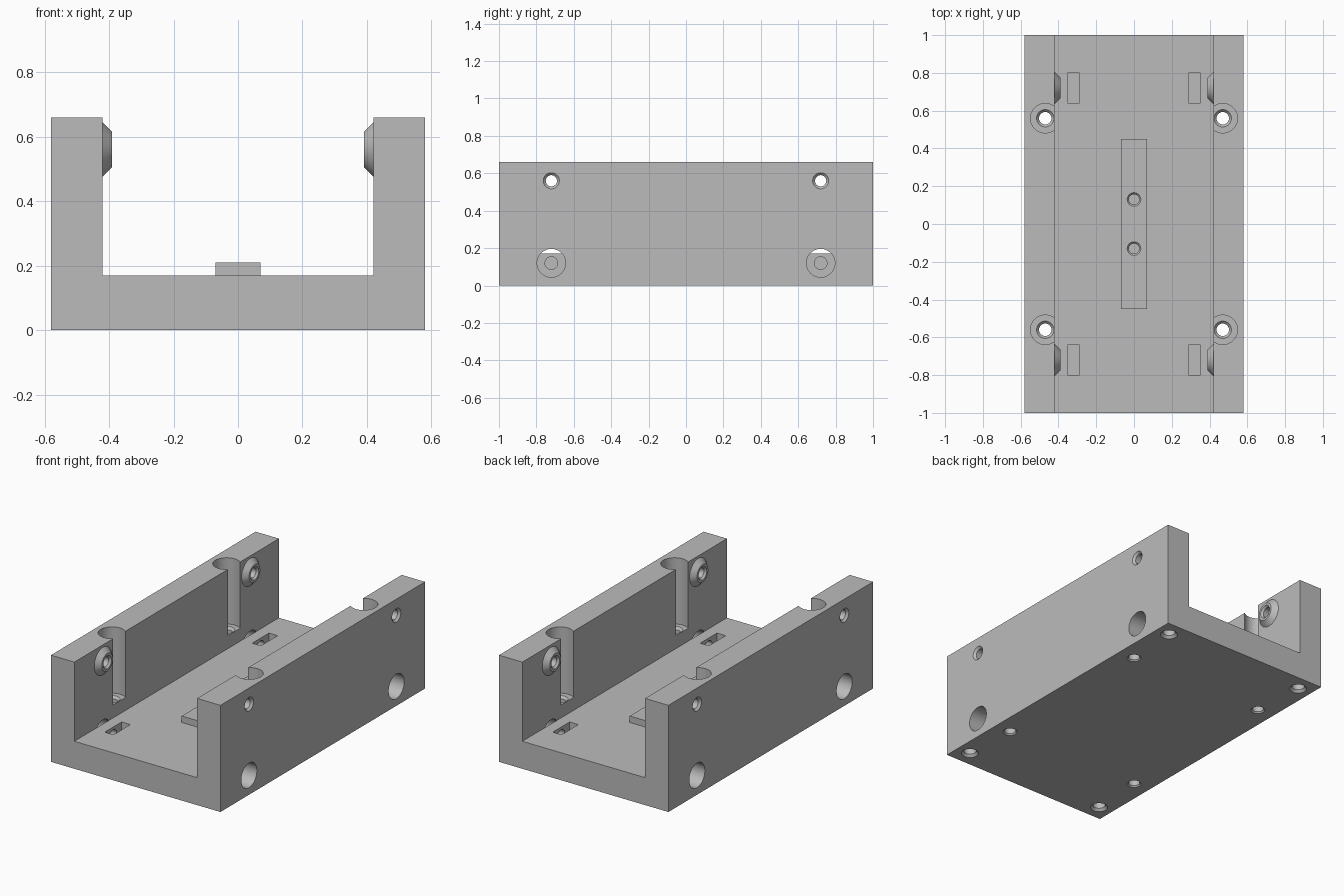
import bpy, bmesh, math
from mathutils import Vector

cube = bpy.data.objects.get("Cube")
if cube:
    bpy.data.objects.remove(cube, do_unlink=True)

grey = bpy.data.materials.new("plain_grey")
grey.use_nodes = True
colour = (0.5, 0.5, 0.5, 1)
grey.diffuse_color = colour
grey.node_tree.nodes["Principled BSDF"].inputs["Base Color"].default_value = colour


def make(name, bm):
    bmesh.ops.recalc_face_normals(bm, faces=bm.faces)
    mesh = bpy.data.meshes.new(name)
    bm.to_mesh(mesh)
    bm.free()
    mesh.materials.append(grey)
    ob = bpy.data.objects.new(name, mesh)
    bpy.context.collection.objects.link(ob)
    return ob


def box(name, low, high):
    bm = bmesh.new()
    bmesh.ops.create_cube(bm, size=1)
    for v in bm.verts:
        v.co = [(a + b) / 2 + c * (b - a) for a, b, c in zip(low, high, v.co)]
    return make(name, bm)


def lathe(name, origin, axis, profile, sides=48):
    """Solid of revolution; profile holds (distance along axis, radius)."""
    bm = bmesh.new()
    turn = Vector((0, 0, 1)).rotation_difference(Vector(axis))
    rings = []
    for d, r in profile:
        ring = []
        for i in range(sides):
            a = math.tau * i / sides
            p = Vector((r * math.cos(a), r * math.sin(a), d))
            ring.append(bm.verts.new(Vector(origin) + turn @ p))
        rings.append(ring)
    for lower, upper in zip(rings, rings[1:]):
        for i in range(sides):
            j = (i + 1) % sides
            bm.faces.new((lower[i], lower[j], upper[j], upper[i]))
    bm.faces.new(rings[0])
    bm.faces.new(rings[-1])
    return make(name, bm)


def combine(body, tool, operation):
    tool.hide_render = True
    mod = body.modifiers.new(tool.name, "BOOLEAN")
    mod.operation = operation
    mod.solver = "EXACT"
    mod.object = tool
    bpy.context.view_layer.objects.active = body
    bpy.ops.object.modifier_apply(modifier=mod.name)
    bpy.data.objects.remove(tool, do_unlink=True)


# U-shaped channel
W, IN, H, FLOOR = 0.58, 0.42, 0.66, 0.17
outline = [(-W, 0), (W, 0), (W, H), (IN, H), (IN, FLOOR), (-IN, FLOOR), (-IN, H), (-W, H)]
bm = bmesh.new()
face = bm.faces.new([bm.verts.new((x, -1, z)) for x, z in outline])
out = bmesh.ops.extrude_face_region(bm, geom=[face])
bmesh.ops.translate(bm, vec=(0, 2, 0),
                    verts=[v for v in out["geom"] if isinstance(v, bmesh.types.BMVert)])
body = make("channel_bracket", bm)

# Raised rib on the floor, with two blind holes
combine(body, box("centre_rib", (-0.07, -0.45, 0.1), (0.07, 0.45, 0.21)), "UNION")
for y in (-0.13, 0.13):
    combine(body, lathe("rib_hole", (0, y, 0.21), (0, 0, -1),
                        [(-0.05, 0.036), (0, 0.036), (0.01, 0.027), (0.14, 0.027)]), "DIFFERENCE")

for sx in (-1, 1):
    inward = (-sx, 0, 0)
    for sy in (-1, 1):
        y = sy * 0.72
        # Conical boss on the inner wall
        combine(body, lathe("wall_boss", (sx * IN, y, 0.56), inward,
                            [(-0.05, 0.085), (0, 0.085), (0.03, 0.055)]), "UNION")
        # Side hole through wall and boss, chamfered at both ends
        combine(body, lathe("side_hole", (sx * W, y, 0.56), inward,
                            [(-0.05, 0.043), (0, 0.043), (0.013, 0.03), (0.178, 0.03),
                             (0.19, 0.04), (0.25, 0.04)]), "DIFFERENCE")
        # Nut slot in the floor
        xs = sorted((sx * 0.29, sx * 0.35))
        combine(body, box("nut_slot", (xs[0], y - 0.082, 0.04), (xs[1], y + 0.082, 0.3)),
                "DIFFERENCE")
        # Counterbored clamp screw hole leading to the slot
        combine(body, lathe("clamp_hole", (sx * W, y, 0.12), inward,
                            [(-0.05, 0.076), (0.16, 0.076), (0.16, 0.034), (0.33, 0.034)]),
                "DIFFERENCE")
        # Vertical mounting hole with a deep counterbore
        combine(body, lathe("mounting_hole", (sx * 0.47, sy * 0.56, 0), (0, 0, 1),
                            [(-0.05, 0.041), (0, 0.041), (0.008, 0.033), (0.236, 0.033),
                             (0.25, 0.046), (0.25, 0.078), (0.75, 0.078)]), "DIFFERENCE")
        # Blind hole in the underside near the corner
        combine(body, lathe("corner_hole", (sx * 0.49, sy * 0.9, 0), (0, 0, 1),
                            [(-0.05, 0.05), (0, 0.05), (0.015, 0.036), (0.25, 0.036)]),
                "DIFFERENCE")

bpy.ops.object.select_all(action="DESELECT")
body.select_set(True)
bpy.context.view_layer.objects.active = body
bpy.ops.object.shade_smooth_by_angle(angle=math.radians(25))
